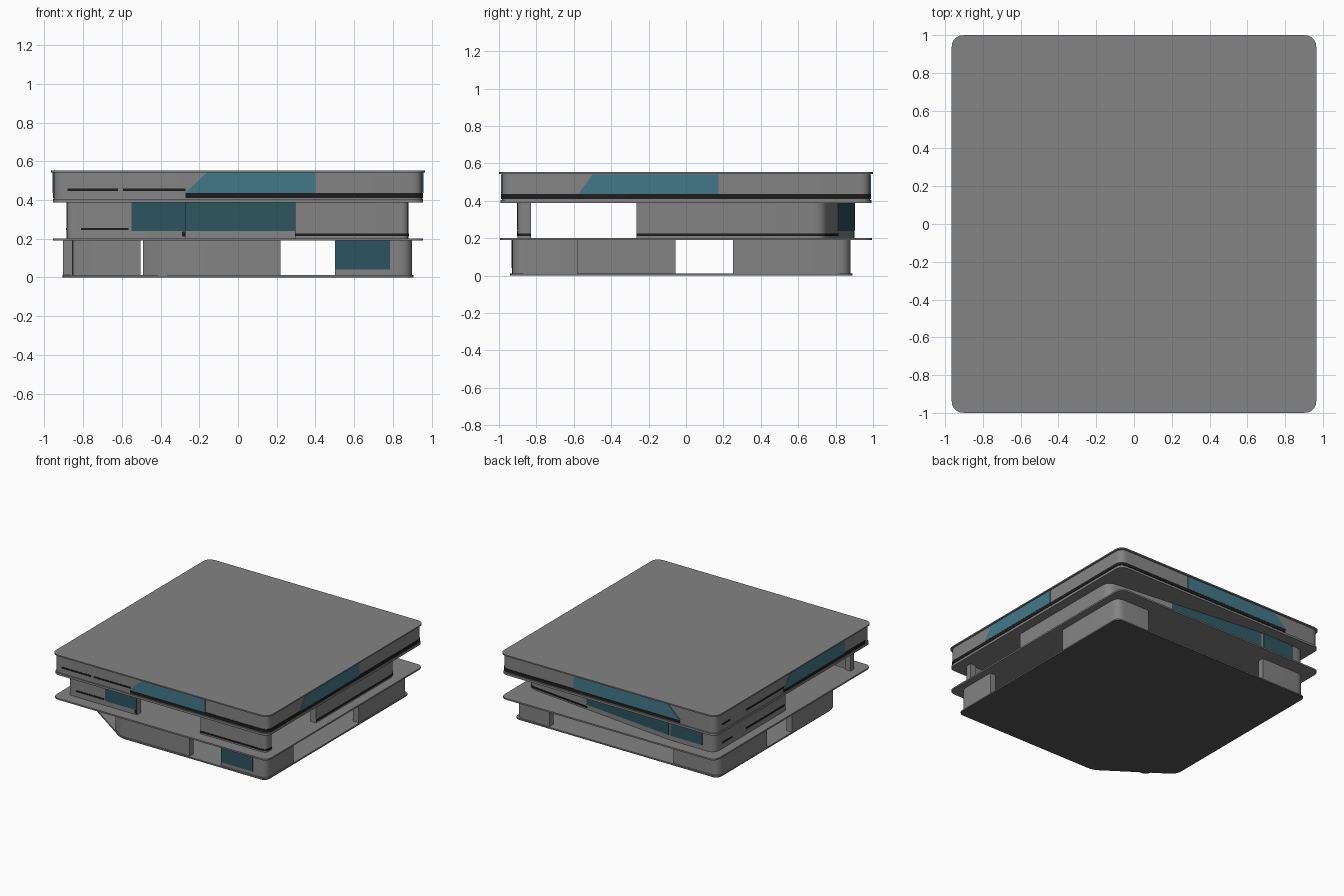
import bpy, bmesh
from mathutils import Vector as V

cube = bpy.data.objects.get("Cube")
if cube:
    bpy.data.objects.remove(cube, do_unlink=True)


def material(name, r, g, b):
    m = bpy.data.materials.new(name)
    m.use_nodes = True
    m.diffuse_color = (r, g, b, 1)
    m.node_tree.nodes["Principled BSDF"].inputs["Base Color"].default_value = (r, g, b, 1)
    return m


GREY = material("wall grey", .23, .23, .23)
DARK = material("base dark grey", .09, .09, .09)
BLACK = material("trim black", .012, .012, .012)
BLUE = material("upper glass blue", .055, .19, .25)
TEAL = material("lower glass teal", .027, .09, .115)


def rounded(points, r, closed=False, steps=5):
    """Plan path with its corners rounded."""
    pts = [V(p) for p in points]
    out = []
    for i, p in enumerate(pts):
        if not closed and i in (0, len(pts) - 1):
            out.append(p)
            continue
        a = p + (pts[i - 1] - p).normalized() * r
        b = p + (pts[(i + 1) % len(pts)] - p).normalized() * r
        for k in range(steps + 1):
            t = k / steps
            out.append(a * (1 - t) ** 2 + p * 2 * t * (1 - t) + b * t * t)
    return out


def offset(path, d):
    """Move an open path to its left by d, with mitred corners."""
    out = []
    for i, p in enumerate(path):
        dirs = []
        if i > 0:
            dirs.append((p - path[i - 1]).normalized())
        if i < len(path) - 1:
            dirs.append((path[i + 1] - p).normalized())
        normals = [V((-e.y, e.x)) for e in dirs]
        m = sum(normals, V((0, 0))).normalized()
        out.append(p + m * d / m.dot(normals[0]))
    return out


def finish(name, bm, mat):
    bmesh.ops.recalc_face_normals(bm, faces=bm.faces)
    me = bpy.data.meshes.new(name)
    bm.to_mesh(me)
    bm.free()
    me.materials.append(mat)
    ob = bpy.data.objects.new(name, me)
    bpy.context.collection.objects.link(ob)
    bpy.ops.object.select_all(action='DESELECT')
    ob.select_set(True)
    bpy.context.view_layer.objects.active = ob
    bpy.ops.object.shade_smooth_by_angle()
    return ob


def extrude(name, outline, move, mat):
    """Solid made by sweeping a flat outline along a vector."""
    bm = bmesh.new()
    f = bm.faces.new([bm.verts.new(p) for p in outline])
    r = bmesh.ops.extrude_face_region(bm, geom=[f])
    verts = [g for g in r["geom"] if isinstance(g, bmesh.types.BMVert)]
    bmesh.ops.translate(bm, verts=verts, vec=move)
    return finish(name, bm, mat)


def slab(name, points, r, z0, z1, mat):
    return extrude(name, [(p.x, p.y, z0) for p in rounded(points, r, True)], (0, 0, z1 - z0), mat)


def wall(name, points, z0, z1, r=.07, inner=.05, outer=0, mat=GREY):
    """Wall along a plan path, with the outside on the right of the path."""
    path = rounded(points, r)
    outside, inside = offset(path, -outer), offset(path, inner)
    bm = bmesh.new()
    rows = [[bm.verts.new((p.x, p.y, z)) for p in line]
            for line, z in ((outside, z0), (outside, z1), (inside, z1), (inside, z0))]
    for j in range(4):
        a, b = rows[j], rows[(j + 1) % 4]
        for i in range(len(path) - 1):
            bm.faces.new((a[i], a[i + 1], b[i + 1], b[i]))
    for k in (0, -1):
        bm.faces.new([row[k] for row in rows])
    return finish(name, bm, mat)


def trim(name, points, z0, z1, r=.07):
    return wall(name, points, z0, z1, r, .002, .004, BLACK)


def glass(name, points, z0, z1):
    """Pane that fills the wall and shows on both sides."""
    return wall(name, points, z0, z1, .01, .054, .004, TEAL)


def rect(x, y):
    return [(-x, -y), (x, -y), (x, y), (-x, y)]


# Ground plate with one cut corner
plan = [(-.905, -.585), (-.39, -.94), (.907, -.94), (.907, .89), (-.907, .89)]
slab("ground_plate", plan, .05, 0, .006, DARK)
slab("ground_floor", plan, .05, .006, .012, GREY)

# Ground storey walls
LOW = (.012, .19)
wall("ground_front_wall", [(-.49, -.862), (-.39, -.93), (.22, -.93)], *LOW, r=.02)
wall("ground_front_corner", [(.5, -.93), (.9, -.93), (.9, -.58)], *LOW)
wall("ground_back_corner", [(.9, .25), (.9, .88), (.6, .88)], *LOW)
wall("ground_back_far_corner", [(-.505, .88), (-.905, .88), (-.905, .26)], *LOW)
wall("ground_side_wall", [(-.905, -.055), (-.905, -.58)], *LOW)
glass("ground_window", [(.503, -.93), (.785, -.93)], .04, .19)

# Middle storey floor and walls
slab("middle_slab", rect(.957, .995), .06, .19, .202, GREY)
MID = (.202, .388)
front_left = [(-.885, -.83), (-.885, -.9), (-.27, -.9)]
front_right = [(.295, -.9), (.88, -.9), (.88, -.83)]
back = [(.88, -.265), (.88, .75), (-.49, .9), (-.885, .9), (-.885, 0)]
wall("middle_front_wall", front_left, *MID, r=.04)
wall("middle_front_corner", front_right, *MID, r=.04)
wall("middle_back_wall", back, *MID)
glass("middle_front_window", [(-.55, -.9), (-.272, -.9)], .24, .388)
glass("middle_back_window", [(.315, .812), (-.475, .898)], .24, .388)
glass("middle_back_small_window", [(-.495, .9), (-.775, .9)], .24, .388)

# Middle storey trim lines
trim("middle_corner_trim", front_right, .213, .226, .04)
trim("middle_side_trim", back[:2] + [(.315, .812)], .213, .226)
trim("middle_front_dash", [(-.81, -.9), (-.565, -.9)], .244, .256)
trim("middle_front_stub", [(-.29, -.9), (-.27, -.9)], .212, .238)
for i, (a, b) in enumerate(((.8, .68), (.5, .01))):
    trim("middle_side_dash_%d" % i, [(-.885, a), (-.885, b)], .244, .256)

# Upper storey block, its floor and the roof
W, D = .953, .985
slab("upper_slab", rect(.957, .993), .06, .388, .405, GREY)
slab("upper_walls", rect(W, D), .06, .405, .545, GREY)
slab("roof", rect(.966, 1), .07, .543, .553, GREY)

# Upper storey trim bands and dashes
trim("upper_band", [(-.27, -D), (W, -D), (W, D), (-.635, D)], .411, .436, .06)
trim("upper_side_band", [(-W, .12), (-W, -.92)], .411, .436)
for i, (a, b) in enumerate(((-.88, -.62), (-.595, -.27))):
    trim("upper_front_dash_%d" % i, [(a, -D), (b, -D)], .447, .459)
for i, (a, b) in enumerate(((.9, .8), (.6, .12))):
    trim("upper_side_dash_%d" % i, [(-W, a), (-W, b)], .447, .459)


# Slanted upper windows: low start, high start and end along each side
def slanted(name, low, high, end, place, out):
    outline = [place(s, z) for s, z in ((low, .436), (high, .541), (end, .541), (end, .436))]
    extrude(name, outline, out, BLUE)


T = .005
slanted("upper_front_window", -.275, -.16, .4, lambda s, z: (s, -D, z), (0, -T, 0))
slanted("upper_right_window", -.575, -.5, .175, lambda s, z: (W, s, z), (T, 0, 0))
slanted("upper_back_window", -.64, -.53, .31, lambda s, z: (s, D, z), (0, T, 0))
slanted("upper_left_window", .12, .03, -.655, lambda s, z: (-W, s, z), (-T, 0, 0))
